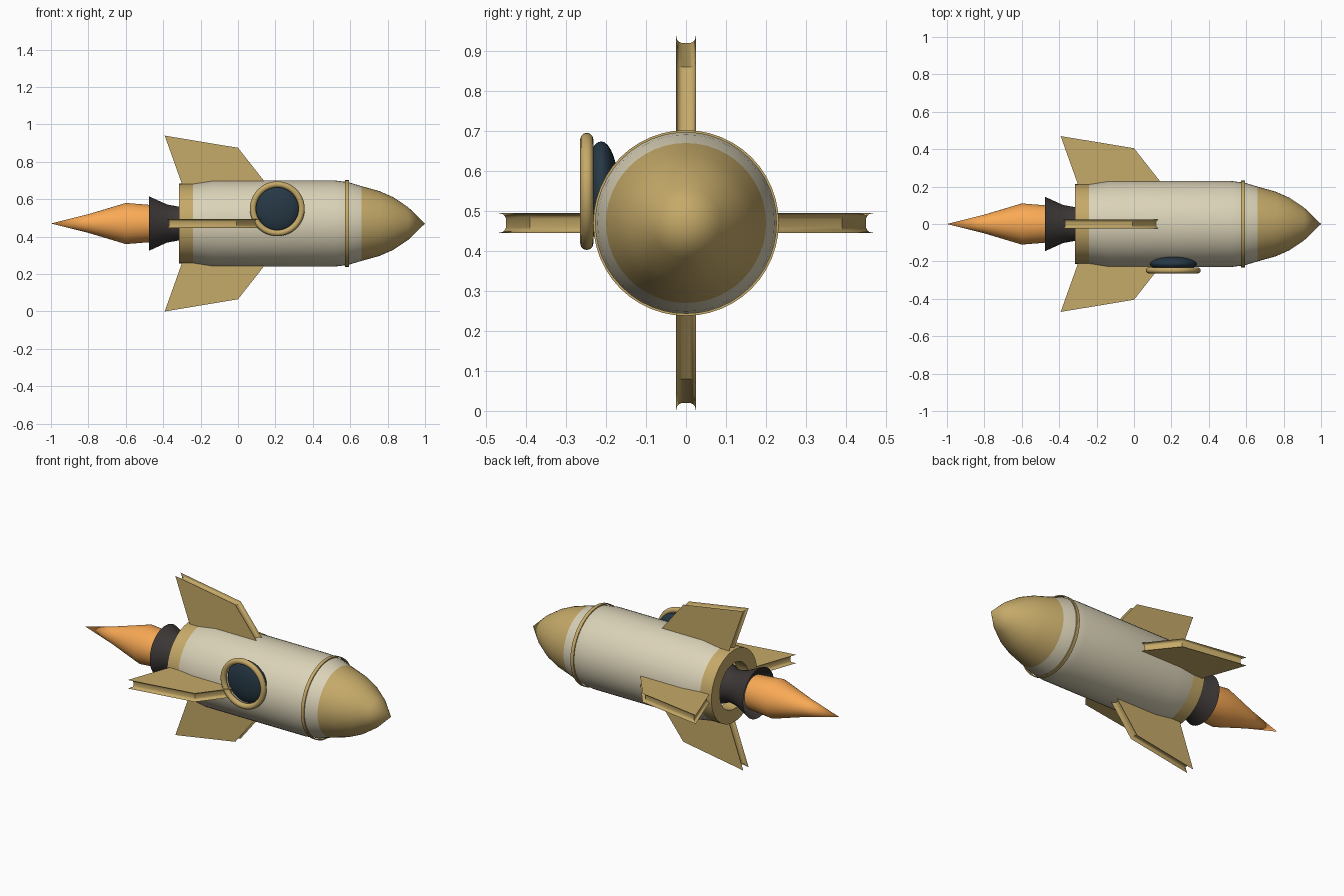
import bpy, bmesh, math
from mathutils import Matrix, Vector

if "Cube" in bpy.data.objects:
    bpy.data.objects.remove(bpy.data.objects["Cube"])

AXIS_Z = 0.47
SEG = 48


def material(name, color):
    m = bpy.data.materials.new(name)
    m.diffuse_color = (*color, 1)
    m.use_nodes = True
    m.node_tree.nodes["Principled BSDF"].inputs["Base Color"].default_value = m.diffuse_color
    return m


GOLD = material("gold", (0.56, 0.40, 0.14))
CREAM = material("cream", (0.71, 0.65, 0.48))
DARK = material("charcoal", (0.045, 0.038, 0.036))
FLAME = material("flame", (0.95, 0.40, 0.09))
GLASS = material("glass", (0.02, 0.04, 0.06))


def finish(name, bm, mat, angle=35):
    bmesh.ops.remove_doubles(bm, verts=bm.verts, dist=1e-5)
    bmesh.ops.recalc_face_normals(bm, faces=bm.faces)
    me = bpy.data.meshes.new(name)
    bm.to_mesh(me)
    bm.free()
    me.materials.append(mat)
    ob = bpy.data.objects.new(name, me)
    bpy.context.collection.objects.link(ob)
    bpy.ops.object.select_all(action='DESELECT')
    ob.select_set(True)
    bpy.context.view_layer.objects.active = ob
    bpy.ops.object.shade_smooth_by_angle(angle=math.radians(angle))
    return ob


def lathe(name, profile, mat, closed=False, angle=35):
    """Revolve (x, radius) points around the rocket's long axis."""
    bm = bmesh.new()
    pts = profile + profile[:1] if closed else profile
    vs = [bm.verts.new((x, 0, r)) for x, r in pts]
    es = [bm.edges.new(p) for p in zip(vs, vs[1:])]
    bmesh.ops.spin(bm, geom=vs + es, cent=(0, 0, 0), axis=(1, 0, 0),
                   angle=math.tau, steps=SEG)
    bm.transform(Matrix.Translation((0, 0, AXIS_Z)))
    return finish(name, bm, mat, angle)


# Hull, nose and trim bands
lathe("body", [(-0.24, 0.213), (-0.13, 0.23), (0.52, 0.23), (0.59, 0.221), (0.66, 0.2)], CREAM)
lathe("nose_cone", [(0.66, 0.2), (0.757, 0.173), (0.83, 0.141), (0.91, 0.087), (1.0, 0)], GOLD)
lathe("nose_band", [(0.573, 0.226), (0.573, 0.232), (0.593, 0.232), (0.593, 0.226)], GOLD, True)
lathe("tail_collar", [(-0.315, 0.135), (-0.315, 0.213), (-0.238, 0.213), (-0.238, 0.135)], GOLD, True)

# Engine and exhaust
lathe("nozzle", [(-0.475, 0.145), (-0.38, 0.102), (-0.315, 0.09), (-0.24, 0.12)], DARK)
lathe("exhaust_flame", [(-0.45, 0), (-0.45, 0.098), (-0.6, 0.11), (-0.8, 0.05), (-1.0, 0)], FLAME)


def inset(poly, d):
    """Move every edge of a clockwise outline inward by d."""
    out = []
    for i, p in enumerate(poly):
        a = (p - poly[i - 1]).normalized()
        b = (poly[(i + 1) % len(poly)] - p).normalized()
        na, nb = Vector((a.y, -a.x)), Vector((b.y, -b.x))
        out.append(p + (na + nb) * d / (1 + na.dot(nb)))
    return out


# Fins: grooved edges made from stacked inset outlines
outline = [Vector(p) for p in ((-0.285, 0.17), (-0.392, 0.47), (0.0, 0.405), (0.185, 0.17))]
half = [(-0.025, 0), (-0.0225, 0.009), (-0.017, 0.014), (-0.010, 0.016)]
section = half + [(-y, d) for y, d in reversed(half)]
for k, name in enumerate(("fin_top", "fin_front", "fin_bottom", "fin_back")):
    bm = bmesh.new()
    rings = [[bm.verts.new((p.x, y, p.y)) for p in inset(outline, d)] for y, d in section]
    bm.faces.new(rings[0])
    bm.faces.new(rings[-1])
    for r0, r1 in zip(rings, rings[1:]):
        for i in range(4):
            j = (i + 1) % 4
            bm.faces.new((r0[i], r0[j], r1[j], r1[i]))
    bm.transform(Matrix.Translation((0, 0, AXIS_Z)) @ Matrix.Rotation(k * math.pi / 2, 4, 'X'))
    finish(name, bm, GOLD)

# Porthole: rounded rim and domed glass
bm = bmesh.new()
circle = [bm.verts.new((0.13 + 0.0165 * math.cos(t), 0.0165 * math.sin(t), 0))
          for t in (math.tau * i / 12 for i in range(12))]
edges = [bm.edges.new((circle[i - 1], circle[i])) for i in range(12)]
bmesh.ops.spin(bm, geom=circle + edges, cent=(0, 0, 0), axis=(0, 1, 0), angle=math.tau, steps=SEG)
bm.transform(Matrix.Translation((0.21, -0.248, 0.549)))
finish("porthole_rim", bm, GOLD, 60)

bm = bmesh.new()
bmesh.ops.create_uvsphere(bm, u_segments=32, v_segments=16, radius=0.125)
bm.transform(Matrix.Translation((0.21, -0.212, 0.549)) @ Matrix.Diagonal((1, 0.35, 1, 1)))
finish("porthole_glass", bm, GLASS, 60)
